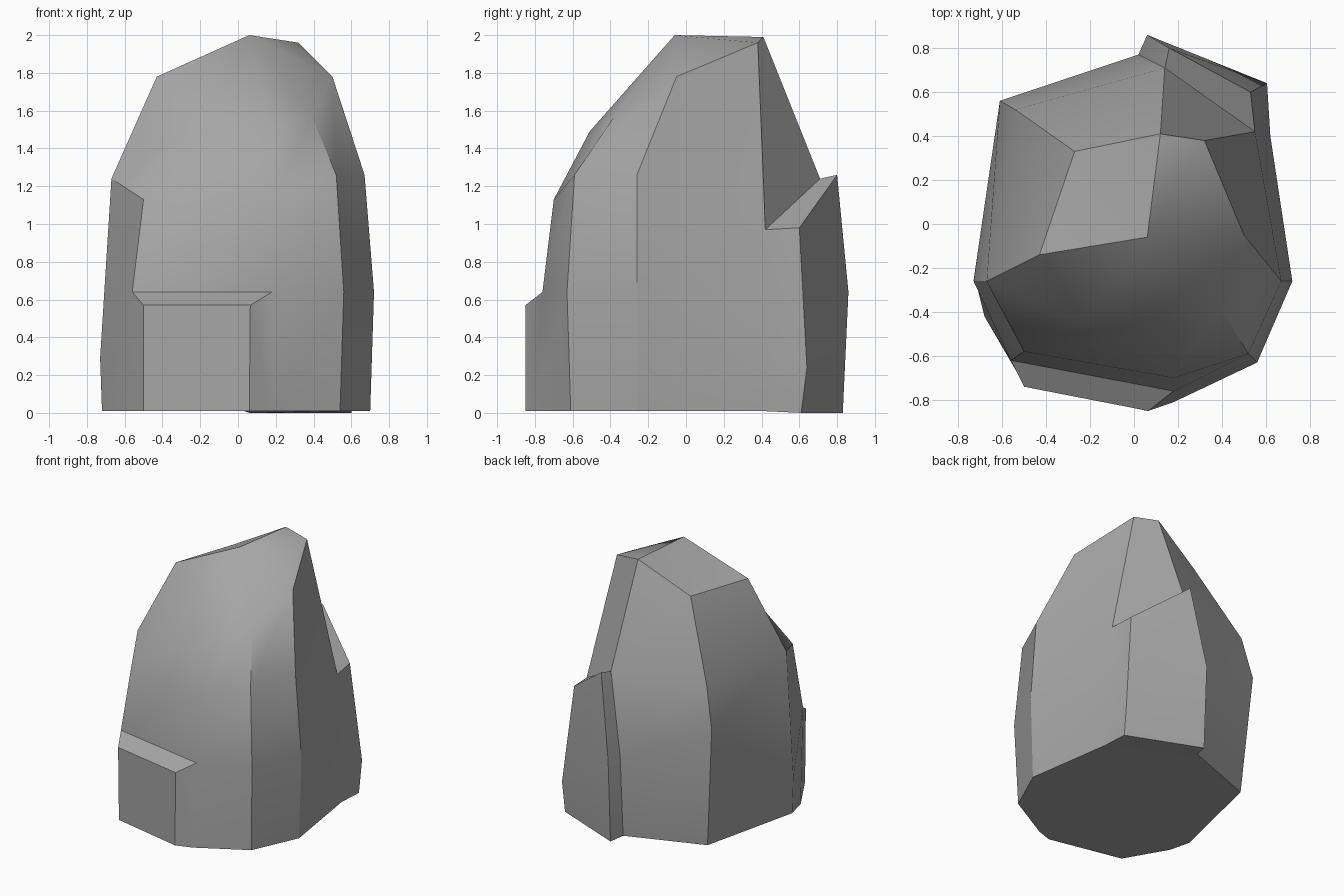
import bpy
import bmesh
import math

cube = bpy.data.objects.get("Cube")
if cube:
    bpy.data.objects.remove(cube, do_unlink=True)


def make_material(name, colour):
    material = bpy.data.materials.new(name)
    material.use_nodes = True
    material.diffuse_color = colour
    material.node_tree.nodes["Principled BSDF"].inputs["Base Color"].default_value = colour
    return material


def bulge(bm, faces, moved):
    """Push a patch of faces outward, walling in its border."""
    new = {old: bm.verts.new(position) for old, position in moved.items()}
    patch = set(faces)
    for face in faces:
        for loop in list(face.loops):
            a, b = loop.vert, loop.link_loop_next.vert
            if len(patch.intersection(loop.edge.link_faces)) == 1:
                bm.faces.new((a, b, new[b], new[a]))
        bm.faces.new([new[v] for v in face.verts])
    bmesh.ops.delete(bm, geom=faces, context="FACES")


# Vertical ridges of the boulder, each from the ground to the shoulder,
# listed counter-clockwise as seen from above
ridges = {
    "front_left": [(-.68, -.42, .01), (-.56, -.62, .64), (-.50, -.58, 1.13), (-.23, -.45, 1.49)],
    "front_mid": [(.18, -.81, .01), (.18, -.76, .64), (.18, -.70, 1.13), (.18, -.51, 1.49)],
    "front_right": [(.54, -.61, .01), (.56, -.63, .64), (.52, -.59, 1.26), (.39, -.38, 1.57)],
    "right": [(.70, -.26, .01), (.72, -.26, .64), (.67, -.26, 1.26), (.50, -.05, 1.78)],
    "rear_right": [(.60, .40, .01), (.62, .40, .25), (.55, .42, .97), (.32, .38, 1.96)],
    "rear_mid": [(.03, .72, .01), (.02, .77, .64), (.14, .71, 1.24), (.12, .41, 1.99)],
    "rear_left": [(-.54, .51, .01), (-.61, .56, .93), (-.54, .52, 1.24), (-.27, .33, 1.78)],
    "left": [(-.72, -.26, .01), (-.73, -.26, .29), (-.67, -.26, 1.24), (-.43, -.14, 1.78)],
}

bm = bmesh.new()
ridge = {name: [bm.verts.new(p) for p in points] for name, points in ridges.items()}
names = list(ridge)
apex = bm.verts.new((.06, -.06, 2))
panels = {}

# Skin between neighbouring ridges and close the crown on the apex
for name, following in zip(names, names[1:] + names[:1]):
    a, b = ridge[name], ridge[following]
    panels[name] = [bm.faces.new((a[i], b[i], b[i + 1], a[i + 1])) for i in range(3)]
    bm.faces.new((a[-1], b[-1], apex))

# Flat underside
bm.faces.new([ridge[name][0] for name in reversed(names)])

# Front ledge near the ground
left, mid = ridge["front_left"], ridge["front_mid"]
bulge(bm, panels["front_left"][:1], {
    left[0]: (-.50, -.73, .01), left[1]: (-.50, -.74, .57),
    mid[0]: (.06, -.85, .01), mid[1]: (.065, -.85, .57),
})

# Tall slab leaning on the back
side, back = ridge["rear_right"], ridge["rear_mid"]
bulge(bm, panels["rear_right"][:2], {
    side[0]: (.60, .61, 0), side[1]: (.605, .64, .24), side[2]: (.53, .60, .98),
    back[0]: (.06, .83, 0), back[1]: (.06, .86, .64), back[2]: (.16, .80, 1.26),
})

bmesh.ops.recalc_face_normals(bm, faces=bm.faces[:])
mesh = bpy.data.meshes.new("boulder")
bm.to_mesh(mesh)
bm.free()
mesh.materials.append(make_material("stone grey", (.38, .38, .38, 1)))

boulder = bpy.data.objects.new("boulder", mesh)
bpy.context.collection.objects.link(boulder)

# Soft facets with crisp ridges
bpy.ops.object.select_all(action="DESELECT")
boulder.select_set(True)
bpy.context.view_layer.objects.active = boulder
bpy.ops.object.shade_smooth_by_angle(angle=math.radians(30))
